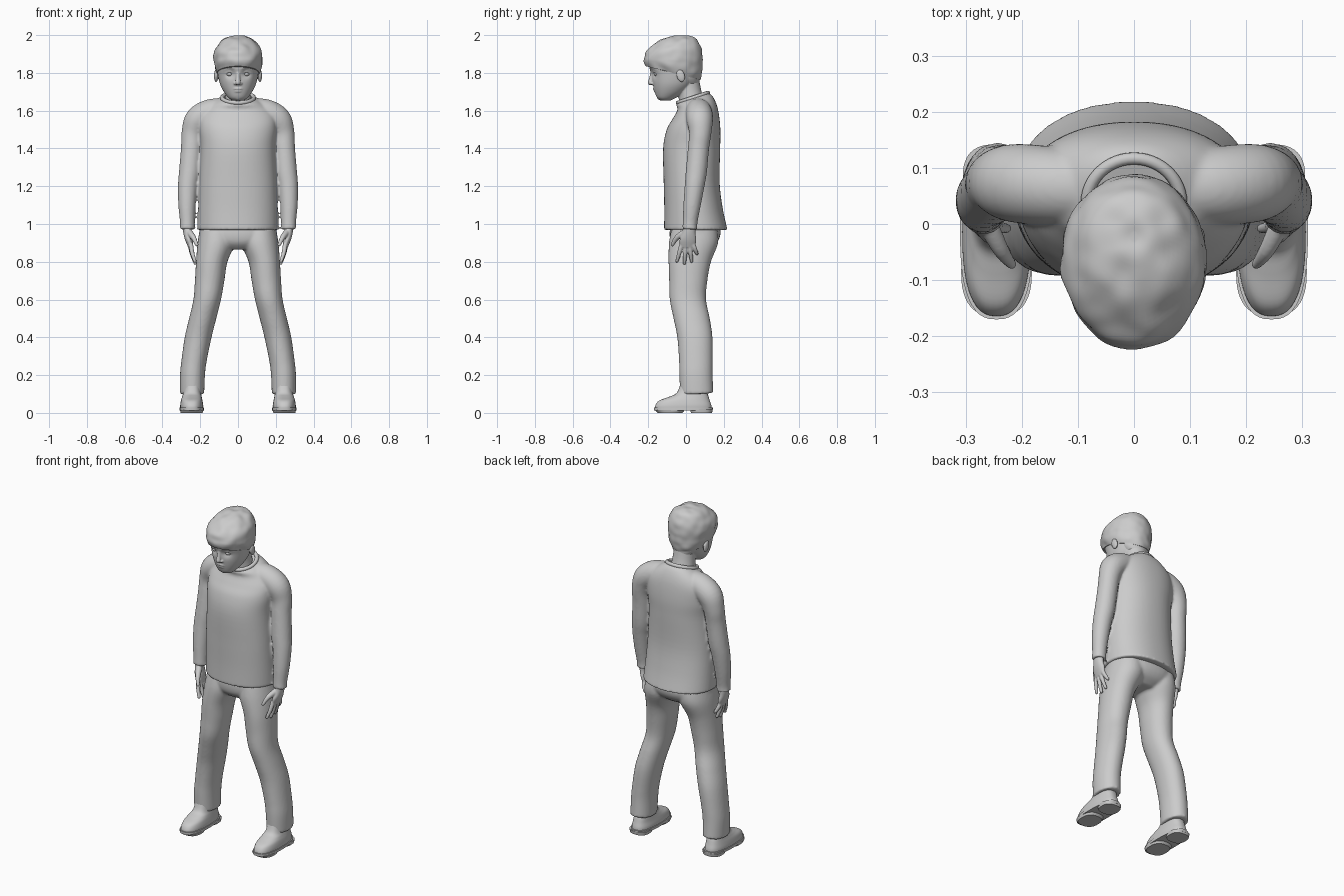
import bpy, bmesh, math
from mathutils import Vector, Matrix, noise


def spline(rows, k=5):
    """Catmull-Rom interpolation of equal-length tuples."""
    out = []
    for i in range(len(rows) - 1):
        q = [rows[max(i - 1, 0)], rows[i], rows[i + 1], rows[min(i + 2, len(rows) - 1)]]
        for s in range(k):
            t = s / k
            out.append([0.5 * (2 * b + (c - a) * t + (2 * a - 5 * b + 4 * c - d) * t * t
                        + (3 * b - a - 3 * c + d) * t ** 3) for a, b, c, d in zip(*q)])
    return out + [list(rows[-1])]


def skin(bm, rings):
    loops = [[bm.verts.new(p) for p in r] for r in rings]
    n = len(loops[0])
    for a, b in zip(loops, loops[1:]):
        for i in range(n):
            bm.faces.new((a[i], a[(i + 1) % n], b[(i + 1) % n], b[i]))
    bm.faces.new(loops[0])
    bm.faces.new(loops[-1])


def loft(bm, rows, side=1, p=2.0, n=48, k=5):
    """Stack of level ovals: x, y, z, x radius, y radius, slope along y."""
    rings = []
    for x, y, z, rx, ry, tilt in spline([tuple(r) + (0,) * (6 - len(r)) for r in rows], k):
        ring = []
        for i in range(n):
            a = math.tau * i / n
            c, s = math.cos(a), math.sin(a)
            dy = ry * math.copysign(abs(s) ** (2 / p), s)
            ring.append((side * (x + rx * math.copysign(abs(c) ** (2 / p), c)), y + dy, z + tilt * dy))
        rings.append(ring)
    skin(bm, rings)


def tube(bm, rows, side=1, n=24, k=5):
    """Round limb along a path: x, y, z, radius."""
    pts = spline(rows, k)
    end, prev = Vector(pts[-1][:3]), Vector(pts[-2][:3])
    r = pts[-1][3]
    d = (end - prev).normalized()
    if r < 0.02:  # rounded tip
        pts += [list(end + d * r * 0.6) + [r * 0.75], list(end + d * r * 0.9) + [r * 0.35]]
    rings = []
    for i, q in enumerate(pts):
        t = Vector(pts[min(i + 1, len(pts) - 1)][:3]) - Vector(pts[max(i - 1, 0)][:3])
        u = t.cross(Vector((0, 1, 0))).normalized()
        v = u.cross(t).normalized()
        ring = []
        for j in range(n):
            a = math.tau * j / n
            c = Vector(q[:3]) + q[3] * (math.cos(a) * u + math.sin(a) * v)
            ring.append((side * c.x, c.y, c.z))
        rings.append(ring)
    skin(bm, rings)


def blob(bm, loc, scale, rot=0):
    m = Matrix.Translation(loc) @ Matrix.Rotation(rot, 4, 'X') @ Matrix.Diagonal((*scale, 1))
    bmesh.ops.create_uvsphere(bm, u_segments=24, v_segments=14, radius=1, matrix=m)


def finish(bm, name, voxel=0, smooth=4):
    bmesh.ops.recalc_face_normals(bm, faces=bm.faces[:])
    me = bpy.data.meshes.new(name)
    bm.to_mesh(me)
    bm.free()
    ob = bpy.data.objects.new(name, me)
    bpy.context.collection.objects.link(ob)
    if voxel:  # fuse overlapping volumes into one soft surface
        r = ob.modifiers.new("fuse", 'REMESH')
        r.mode, r.voxel_size, r.use_smooth_shade = 'VOXEL', voxel, True
        s = ob.modifiers.new("soften", 'SMOOTH')
        s.factor, s.iterations = 0.5, smooth
    else:
        bpy.ops.object.select_all(action='DESELECT')
        bpy.context.view_layer.objects.active = ob
        ob.select_set(True)
        bpy.ops.object.shade_smooth_by_angle(angle=math.radians(40))
    return ob


# Long-sleeved top: torso plus two arms
bm = bmesh.new()
loft(bm, [(0, .052, .968, .215, .168), (0, .040, 1.08, .211, .155), (0, .030, 1.22, .205, .148),
          (0, .030, 1.40, .197, .151), (0, .040, 1.50, .205, .142), (0, .052, 1.57, .20, .122, .1),
          (0, .058, 1.62, .165, .103, .15), (0, .045, 1.652, .12, .096, .25),
          (0, .037, 1.668, .085, .082, .33)], p=2.2, n=64)
for s in (1, -1):
    tube(bm, [(.07, .062, 1.605, .062), (.15, .068, 1.59, .070), (.213, .073, 1.55, .070),
              (.240, .075, 1.48, .059), (.246, .066, 1.40, .056), (.256, .055, 1.28, .056),
              (.266, .045, 1.20, .052), (.270, .032, 1.10, .046), (.268, .022, 1.01, .039),
              (.268, .020, .972, .040)], s, n=32)
finish(bm, "sweater", .007, 6)

# Collar band
bpy.ops.mesh.primitive_torus_add(major_segments=48, minor_segments=12, major_radius=.084, minor_radius=.011,
                                 location=(0, .037, 1.668), rotation=(.32, 0, 0))
bpy.context.object.name = "collar"
bpy.ops.object.shade_smooth()

# Trousers: hips plus two legs
bm = bmesh.new()
loft(bm, [(0, .047, 1.02, .195, .125), (0, .048, .95, .205, .135), (0, .042, .90, .18, .12),
          (0, .035, .865, .09, .08)], p=2.2)
for s in (1, -1):
    loft(bm, [(.11, .045, .98, .09, .12), (.115, .040, .90, .099, .13), (.139, .020, .80, .083, .112),
              (.150, .012, .70, .078, .101), (.163, .010, .60, .073, .096), (.187, .030, .50, .072, .096),
              (.211, .047, .40, .071, .093), (.232, .052, .28, .067, .089), (.241, .053, .20, .066, .088),
              (.243, .057, .10, .064, .088, .06)], s, p=2.1)
finish(bm, "trousers", .008)

# Shoes: upper, welt, heel and ball of the sole
for s, tag in ((1, "left"), (-1, "right")):
    bm = bmesh.new()
    loft(bm, [(.245, -.014, .018, .060, .150), (.245, -.014, .040, .061, .148), (.245, -.008, .065, .057, .134),
              (.244, .015, .085, .052, .105), (.243, .032, .105, .048, .082), (.242, .040, .15, .044, .070)],
         s, p=2.5)
    finish(bm, tag + "_shoe_upper")
    bm = bmesh.new()
    loft(bm, [(.245, -.014, .012, .065, .155), (.245, -.014, .028, .065, .156)], s, p=2.6, k=1)
    loft(bm, [(.245, .082, 0, .056, .056), (.245, .082, .02, .060, .060)], s, p=2.6, k=1)
    loft(bm, [(.245, -.085, 0, .058, .065), (.245, -.085, .016, .063, .080)], s, p=2.5, k=1)
    finish(bm, tag + "_shoe_sole")

# Hands: palm, four fingers and a thumb
fingers = [((.250, -.022, .895), (.228, -.048, .803)), ((.251, -.002, .89), (.227, -.008, .792)),
           ((.253, .018, .89), (.229, .030, .802)), ((.255, .036, .895), (.236, .058, .842))]
for s, tag in ((1, "left"), (-1, "right")):
    bm = bmesh.new()
    loft(bm, [(.268, .020, 1.0, .027, .031), (.268, .015, .955, .022, .035), (.260, .010, .915, .020, .044),
              (.250, .009, .875, .013, .039)], s)
    for a, b in fingers:
        mid = [(p + q) / 2 + o for p, q, o in zip(a, b, (.004, 0, 0))]
        tube(bm, [(*a, .0125), (*mid, .0115), (*b, .0085)], s, n=16)
    tube(bm, [(.258, -.005, .955, .018), (.236, -.048, .928, .014), (.218, -.072, .890, .009)], s, n=16)
    finish(bm, tag + "_hand", .0035, 3)

# Head: skull, neck, face features and ears
bm = bmesh.new()
loft(bm, [(0, -.108, 1.653, .028, .024), (0, -.103, 1.668, .050, .050), (0, -.083, 1.70, .075, .083),
          (0, -.068, 1.74, .095, .107), (0, -.060, 1.79, .107, .123), (0, -.060, 1.835, .112, .134),
          (0, -.056, 1.90, .111, .124), (0, -.045, 1.955, .075, .08)], p=2.1, n=64, k=8)
for v in bm.verts:  # eye sockets
    d = (Vector((abs(v.co.x), v.co.z)) - Vector((.043, 1.795))).length
    if v.co.y < -.08:
        v.co.y += .014 * math.exp(-(d / .022) ** 2)
loft(bm, [(0, .035, 1.60, .080, .075), (0, .028, 1.66, .068, .066), (0, .014, 1.72, .063, .064),
          (0, .0, 1.79, .065, .066)])
tube(bm, [(0, -.178, 1.81, .010), (0, -.183, 1.775, .011), (0, -.189, 1.748, .014)])
blob(bm, (0, -.165, 1.716), (.026, .011, .0055))
blob(bm, (0, -.160, 1.703), (.022, .012, .0065))
blob(bm, (0, -.134, 1.673), (.024, .020, .018))
for s in (1, -1):
    blob(bm, (s * .013, -.176, 1.744), (.010, .012, .008))
    blob(bm, (s * .116, -.028, 1.785), (.011, .022, .035), .3)
    tube(bm, [(.022, -.171, 1.799, .004), (.043, -.170, 1.808, .005), (.066, -.155, 1.798, .004)], s, n=10)
    tube(bm, [(.018, -.187, 1.824, .006), (.045, -.180, 1.832, .007), (.075, -.152, 1.826, .005)], s, n=10)
finish(bm, "head", .004, 4)

# Eyes
bm = bmesh.new()
for s in (1, -1):
    blob(bm, (s * .043, -.153, 1.794), (.018, .017, .012))
finish(bm, "eyes")

# Hair cap with a fringe, gently lumpy
bm = bmesh.new()
loft(bm, [(0, -.070, 1.800, .112, .143, -.25), (0, -.070, 1.825, .122, .153, -.23),
          (0, -.068, 1.855, .127, .155, -.18), (0, -.062, 1.895, .129, .150, -.12),
          (0, -.050, 1.94, .114, .130, -.03), (0, -.035, 1.978, .078, .092, 0),
          (0, -.024, 1.995, .034, .042, 0), (0, -.022, 1.998, .006, .008, 0)], n=64, k=6)
for v in bm.verts:
    out = (v.co - Vector((0, -.06, 1.86))).normalized()
    v.co += out * .006 * noise.noise(v.co * 22)
    v.co.z = min(v.co.z, 2.0)
# hair at the nape
loft(bm, [(0, .012, 1.735, .055, .058), (0, .005, 1.77, .082, .066), (0, .0, 1.83, .10, .07)])
finish(bm, "hair")
